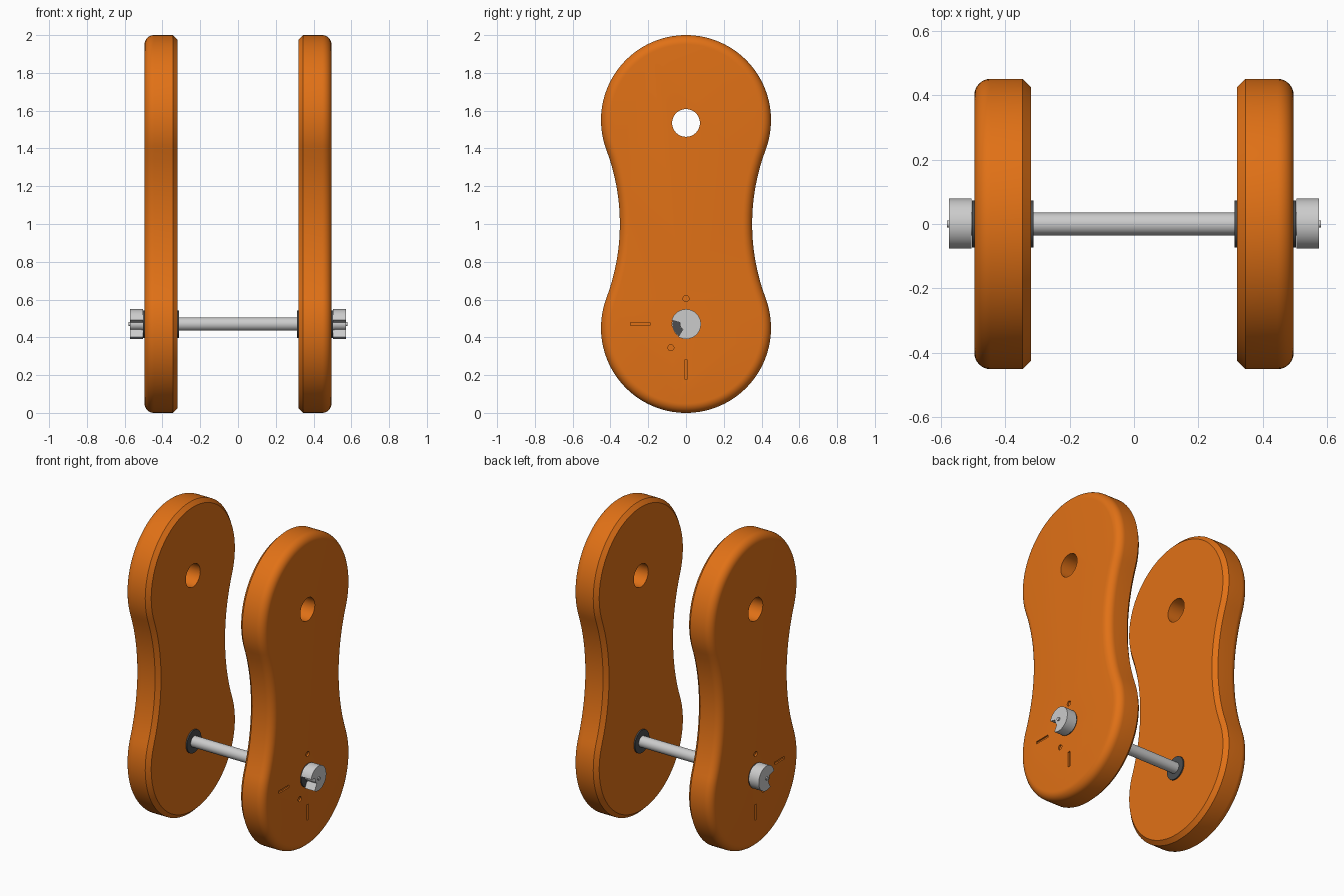
import bpy, bmesh
from math import sin, cos, pi, sqrt, atan2, radians
from mathutils import Vector

if "Cube" in bpy.data.objects:
    bpy.data.objects.remove(bpy.data.objects["Cube"])

R, CZ, WAIST = 0.45, 0.55, 0.35        # lobe radius, lobe offset from middle, half waist
AXLE_Z, HOLE_Z = 0.47, 1.535


def material(name, color):
    m = bpy.data.materials.new(name)
    m.diffuse_color = color
    m.use_nodes = True
    m.node_tree.nodes["Principled BSDF"].inputs["Base Color"].default_value = m.diffuse_color
    return m


orange = material("orange", (0.75, 0.165, 0.008, 1))
dark = material("dark_grey", (0.07, 0.075, 0.08, 1))


def stack(name, rings, mat=None):
    """Closed solid from a list of equally long rings along x."""
    bm = bmesh.new()
    loops = [[bm.verts.new(p) for p in ring] for ring in rings]
    n = len(loops[0])
    for a, b in zip(loops, loops[1:]):
        for i in range(n):
            j = (i + 1) % n
            bm.faces.new((a[i], a[j], b[j], b[i]))
    bm.faces.new(loops[0][::-1])
    bm.faces.new(loops[-1])
    bmesh.ops.recalc_face_normals(bm, faces=bm.faces)
    mesh = bpy.data.meshes.new(name)
    bm.to_mesh(mesh)
    bm.free()
    ob = bpy.data.objects.new(name, mesh)
    bpy.context.collection.objects.link(ob)
    if mat:
        mesh.materials.append(mat)
    return ob


def prism(name, x0, x1, pts, mat=None):
    return stack(name, [[(x, y, z) for y, z in pts] for x in (x0, x1)], mat)


def circle(y, z, r, n=48):
    return [(y + r * cos(2 * pi * i / n), z + r * sin(2 * pi * i / n)) for i in range(n)]


def box(y0, y1, z0, z1):
    return [(y0, z0), (y1, z0), (y1, z1), (y0, z1)]


def modify(ob, kind, **settings):
    m = ob.modifiers.new(kind.title(), kind)
    for k, v in settings.items():
        setattr(m, k, v)
    bpy.context.view_layer.objects.active = ob
    bpy.ops.object.modifier_apply(modifier=m.name)


def cut(ob, cutter):
    modify(ob, 'BOOLEAN', operation='DIFFERENCE', solver='EXACT', object=cutter)
    bpy.data.objects.remove(cutter, do_unlink=True)


def smooth(ob):
    bpy.ops.object.select_all(action='DESELECT')
    ob.select_set(True)
    bpy.context.view_layer.objects.active = ob
    bpy.ops.object.shade_smooth_by_angle(angle=radians(30))


def mirror(ob):
    modify(ob, 'MIRROR', use_axis=(True, False, False), use_mirror_merge=False)
    smooth(ob)


def outline(inset):
    """Two lobes joined by tangent waist arcs, moved inward by inset."""
    W = (CZ ** 2 + WAIST ** 2 - R ** 2) / (2 * (R - WAIST))   # waist arc radius
    t = atan2(CZ, WAIST + W)                                  # tangent angle
    r, w, pts = R - inset, W + inset, []
    for i in range(73):                                       # top lobe
        a = -t + (pi + 2 * t) * i / 72
        pts.append((r * cos(a), 1 + CZ + r * sin(a)))
    for i in range(1, 16):                                    # -y waist
        a = t - 2 * t * i / 16
        pts.append((-(WAIST + W) + w * cos(a), 1 + w * sin(a)))
    return pts + [(-y, 2 - z) for y, z in pts]


# side plates: chamfered inside edge, rounded outside edge
F = 0.05
sections = [(0.32, 0.025), (0.345, 0)]
sections += [(0.495 - F + F * sin(k * pi / 16), F * (1 - cos(k * pi / 16))) for k in range(9)]
plates = stack("side_plates", [[(x, y, z) for y, z in outline(d)] for x, d in sections], orange)
for z in (AXLE_Z, HOLE_Z):
    cut(plates, prism("bore_cutter", 0.2, 0.6, circle(0, z, 0.0735)))
marks = [box(-0.008, 0.008, 0.18, 0.28), box(-0.295, -0.19, AXLE_Z - 0.008, AXLE_Z + 0.008),
         circle(0, 0.605, 0.016, 24), circle(-0.08, 0.345, 0.016, 24)]
for m in marks:
    cut(plates, prism("mark_cutter", 0.485, 0.52, m))
mirror(plates)

# bushings in the lower bores
mirror(prism("bushings", 0.312, 0.502, circle(0, AXLE_Z, 0.073), dark))

# axle and its thin end pins
smooth(prism("axle", -0.51, 0.51, circle(0, AXLE_Z, 0.035)))
mirror(prism("end_pins", 0.5, 0.58, circle(0, AXLE_Z, 0.011, 24)))

# end knobs with a wedge notch, from one C-shaped profile
a0, a1, rk, ri = radians(239), radians(165 + 360), 0.079, 0.032
knob = [(rk * cos(a0 + (a1 - a0) * i / 44), rk * sin(a0 + (a1 - a0) * i / 44)) for i in range(45)]
b0, b1 = radians(165), radians(239)
knob += [(ri * cos(b0 + (b1 - b0) * i / 10), ri * sin(b0 + (b1 - b0) * i / 10)) for i in range(11)]
mirror(prism("end_knobs", 0.504, 0.573, [(y, AXLE_Z + z) for y, z in knob]))
